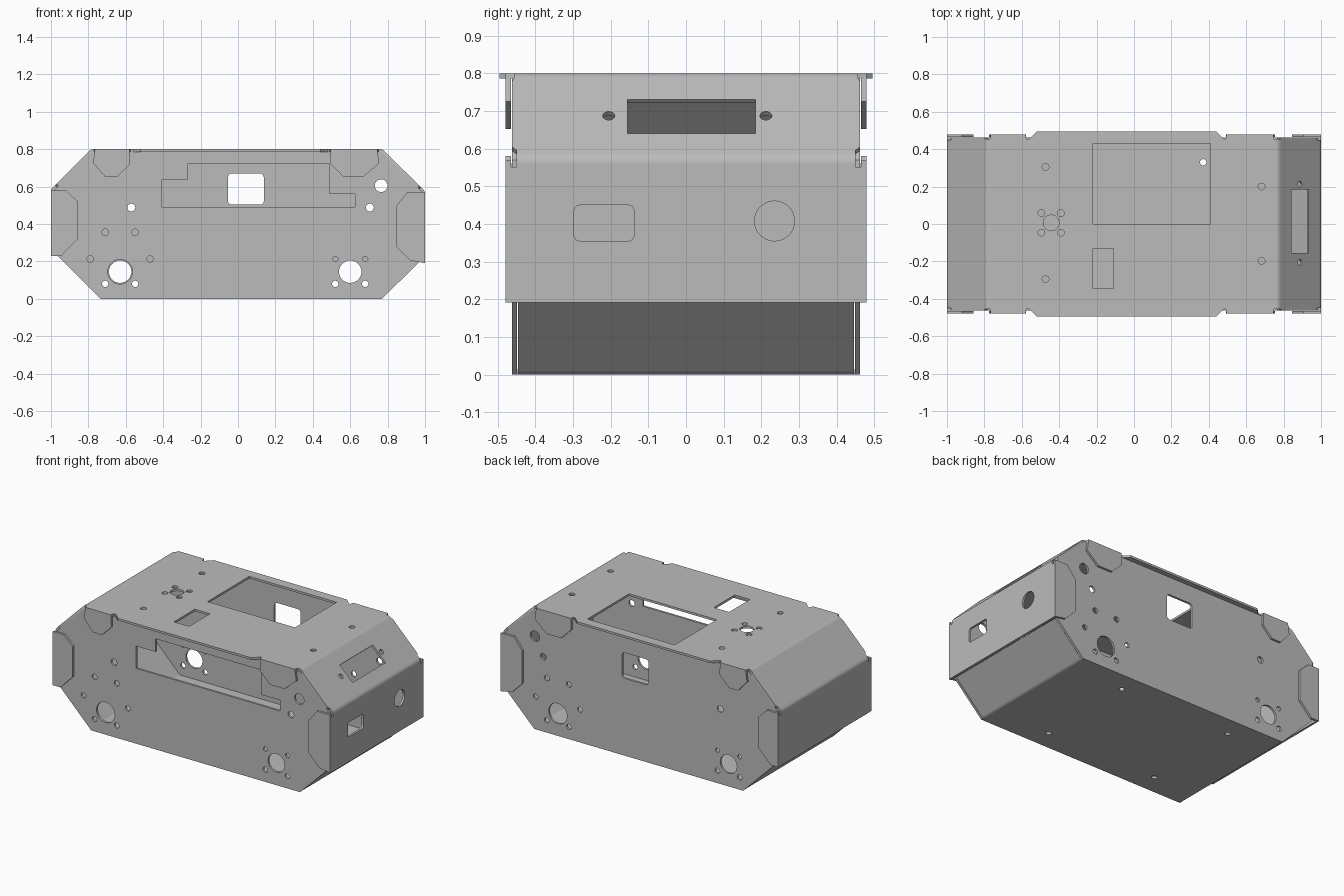
import bpy, bmesh, math
from mathutils import Vector, Matrix

cube = bpy.data.objects.get("Cube")
if cube:
    bpy.data.objects.remove(cube)

T = 0.014       # sheet thickness
HALF = 0.462    # half width of the body
LAP = 0.479     # outer face of the folded tabs
SET = 0.014     # how far panels stop short of a rounded fold
X, Y, Z = Vector((1, 0, 0)), Vector((0, 1, 0)), Vector((0, 0, 1))

steel = bpy.data.materials.new("grey sheet metal")
steel.use_nodes = True
steel.diffuse_color = (0.5, 0.5, 0.5, 1)
steel.node_tree.nodes["Principled BSDF"].inputs["Base Color"].default_value = (0.5, 0.5, 0.5, 1)


def circle(x, y, r, n=28):
    return [(x + r * math.cos(math.tau * i / n), y + r * math.sin(math.tau * i / n)) for i in range(n)]


def rect(x0, x1, y0, y1, r=0.0):
    if not r:
        return [(x0, y0), (x1, y0), (x1, y1), (x0, y1)]
    pts = []
    for k, (cx, cy) in enumerate([(x1 - r, y1 - r), (x0 + r, y1 - r), (x0 + r, y0 + r), (x1 - r, y0 + r)]):
        for i in range(5):
            a = math.pi / 2 * (k + i / 4)
            pts.append((cx + r * math.cos(a), cy + r * math.sin(a)))
    return pts


def panel(name, outline, holes, origin, u, v, depth=T):
    """Flat sheet with holes; its outer face lies on origin, facing u x v."""
    u, v = Vector(u).normalized(), Vector(v).normalized()
    n = u.cross(v)
    curve = bpy.data.curves.new(name, "CURVE")
    curve.dimensions, curve.fill_mode, curve.extrude = "2D", "BOTH", depth / 2
    for loop in [outline] + holes:
        s = curve.splines.new("POLY")
        s.points.add(len(loop) - 1)
        for p, (a, b) in zip(s.points, loop):
            p.co = (a, b, 0, 1)
        s.use_cyclic_u = True
    tmp = bpy.data.objects.new(name + "_curve", curve)
    bpy.context.collection.objects.link(tmp)
    deps = bpy.context.evaluated_depsgraph_get()
    mesh = bpy.data.meshes.new_from_object(tmp.evaluated_get(deps))
    bpy.data.objects.remove(tmp)
    bpy.data.curves.remove(curve)
    frame = Matrix((u, v, n)).transposed().to_4x4()
    frame.translation = Vector(origin) - n * depth / 2
    mesh.transform(frame)
    bm = bmesh.new()
    bm.from_mesh(mesh)
    bmesh.ops.remove_doubles(bm, verts=bm.verts, dist=1e-5)
    bmesh.ops.recalc_face_normals(bm, faces=bm.faces)
    bm.to_mesh(mesh)
    bm.free()
    mesh.name = name
    mesh.materials.clear()
    mesh.materials.append(steel)
    ob = bpy.data.objects.new(name, mesh)
    bpy.context.collection.objects.link(ob)
    for o in bpy.context.selected_objects:
        o.select_set(False)
    ob.select_set(True)
    bpy.context.view_layer.objects.active = ob
    bpy.ops.object.shade_smooth_by_angle(angle=math.radians(30))
    return ob


def fold(name, corner, before, after, half_width):
    """Rounded fold between two panels meeting at a profile corner."""
    c = Vector(corner)
    d1, d2 = (Vector(before) - c).normalized(), (Vector(after) - c).normalized()
    h = d1.angle(d2) / 2
    centre = c + (d1 + d2).normalized() * SET / math.cos(h)
    r = SET * math.tan(h)
    e1, e2 = (c + d1 * SET - centre).normalized(), (c + d2 * SET - centre).normalized()
    arc = [e1.lerp(e2, i / 6).normalized() for i in range(7)]
    loop = [centre + e * r for e in arc] + [centre + e * (r - T) for e in reversed(arc)]
    panel(name, [tuple(p) for p in loop], [], (0, -half_width, 0), X, Z, 2 * half_width)


def mirror_y(half):
    return half + [(x, -y) for x, y in reversed(half)]


# Profile corners of the octagonal body
bot_l, bot_r = (-0.735, 0), (0.77, 0)
low_l, low_r = (-0.965, 0.23), (0.972, 0.202)
end_l, end_r = (-1.0, 0.585), (1.0, 0.575)
top_l, top_r = (-0.785, 0.8), (0.772, 0.8)

# Top sheet with front and back lips and roots for the tabs
top_half = [(top_l[0] + SET, 0.455), (-0.765, LAP), (-0.58, LAP), (-0.575, 0.455), (-0.56, 0.455),
            (-0.52, 0.495), (0.44, 0.495), (0.48, 0.455), (0.49, 0.455), (0.495, LAP),
            (0.745, LAP), (0.75, 0.455), (top_r[0] - SET, 0.455)]
top_holes = [rect(-0.22, 0.41, 0, 0.43), rect(-0.22, -0.11, -0.345, -0.13), circle(-0.443, 0.006, 0.042)]
top_holes += [circle(-0.443 + 0.052 * i, 0.006 + 0.052 * j, 0.018) for i in (-1, 1) for j in (-1, 1)]
top_holes += [circle(x, y, 0.018) for x in (-0.473, 0.682) for y in ((0.305, -0.295) if x < 0 else (0.2, -0.197))]
panel("top_sheet", mirror_y(top_half), top_holes, (0, 0, 0.8), X, Y)

# Bottom sheet
panel("bottom_sheet", rect(bot_l[0] + SET, bot_r[0] - SET, -HALF, HALF),
      [circle(x, y, 0.017) for x in (-0.43, 0.37) for y in (-0.33, 0.33)], (0, 0, 0), X, -Y)

# Sloping sheets
for side, s, end, top, low, bot in (("left", 1, end_r, top_r, low_r, bot_r),
                                    ("right", -1, end_l, top_l, low_l, bot_l)):
    rise = Vector((top[0] - end[0], 0, top[1] - end[1]))
    holes = []
    if s > 0:
        holes = [rect(-0.155, 0.185, 0.093, 0.222), circle(-0.205, 0.16, 0.016), circle(0.212, 0.16, 0.016)]
    length = rise.length
    outline = [(-0.45, SET), (0.45, SET), (0.45, 0.03), (HALF, 0.042), (HALF, length - 0.03), (0.455, length - SET),
               (-0.455, length - SET), (-HALF, length - 0.03), (-HALF, 0.042), (-0.45, 0.03)]
    panel(side + "_upper_slope", outline, holes, (end[0], 0, end[1]), Y * s, rise)
    fall = Vector((low[0] - bot[0], 0, low[1] - bot[1]))
    panel(side + "_lower_slope", rect(-0.446, 0.446, SET, fall.length), [], (bot[0], 0, 0), Y * s, fall)

    # End sheets with corner reliefs
    base = 0.192 if s > 0 else 0.23
    zt = end[1] - SET
    outline = [(-LAP, base), (LAP, base), (LAP, zt + 0.008), (0.465, zt + 0.008), (0.465, zt - 0.01), (0.45, zt - 0.01),
               (0.45, zt), (-0.45, zt), (-0.45, zt - 0.01), (-0.465, zt - 0.01), (-0.465, zt + 0.008), (-LAP, zt + 0.008)]
    holes = [rect(-0.297, -0.138, 0.355, 0.45, 0.015), circle(0.235, 0.408, 0.053)] if s > 0 else []
    panel(side + "_end_sheet", outline, holes, (end[0], 0, 0), Y * s, Z)

    # Rounded folds
    fold(side + "_top_fold", top, (0, 0.8), end, 0.455)
    fold(side + "_end_fold", end, top, (end[0], 0), 0.45)
    fold(side + "_bottom_fold", bot, (0, 0), low, 0.446)

# Front and back side sheets
side_outline = [bot_l, bot_r, (0.972, 0.2), (0.985, 0.215), (0.985, 0.57), (0.768, 0.786),
                (-0.78, 0.786), (-0.985, 0.58), (-0.985, 0.25)]
shared = [circle(0.765, 0.605, 0.034), circle(-0.57, 0.488, 0.021), circle(0.705, 0.488, 0.021)]
slot = [(-0.41, 0.49), (0.625, 0.49), (0.625, 0.56), (0.49, 0.56), (0.49, 0.72),
        (-0.27, 0.72), (-0.27, 0.635), (-0.41, 0.635)]
window = rect(-0.053, 0.138, 0.503, 0.67, 0.02)


def wheel_holes(x, wide):
    """Axle hole with its screw holes; the wide pattern has six screws."""
    out = [circle(x, 0.145, 0.066 if wide else 0.06)]
    out += [circle(x + i * 0.08, 0.08, 0.017) for i in (-1, 1)]
    out += [circle(x + i * (0.16 if wide else 0.08), 0.213, 0.017 if wide else 0.014) for i in (-1, 1)]
    if wide:
        out += [circle(x + i * 0.08, 0.355, 0.018) for i in (-1, 1)]
    return out


panel("front_sheet", side_outline, shared + [slot] + wheel_holes(-0.63, True) + wheel_holes(0.6, False),
      (0, -HALF, 0), X, Z)
panel("back_sheet", side_outline, shared + [window] + wheel_holes(-0.63, False) + wheel_holes(0.6, True),
      (0, HALF - T, 0), X, Z)

# Folded tabs lapping over the side sheets
tabs = {
    "right_top_tab": [(-0.765, 0.797), (-0.775, 0.725), (-0.71, 0.652), (-0.645, 0.652), (-0.577, 0.72), (-0.58, 0.797)],
    "left_top_tab": [(0.495, 0.797), (0.492, 0.725), (0.565, 0.652), (0.67, 0.652), (0.755, 0.725), (0.745, 0.797)],
    "right_end_tab": [(-0.998, 0.58), (-0.92, 0.58), (-0.857, 0.52), (-0.857, 0.32), (-0.945, 0.23), (-0.998, 0.23)],
    "left_end_tab": [(0.998, 0.57), (0.905, 0.57), (0.845, 0.495), (0.845, 0.28), (0.92, 0.205), (0.998, 0.192)],
}
for name, pts in tabs.items():
    panel("front_" + name, pts, [], (0, -LAP, 0), X, Z)
    panel("back_" + name, pts, [], (0, LAP - T, 0), X, Z)
